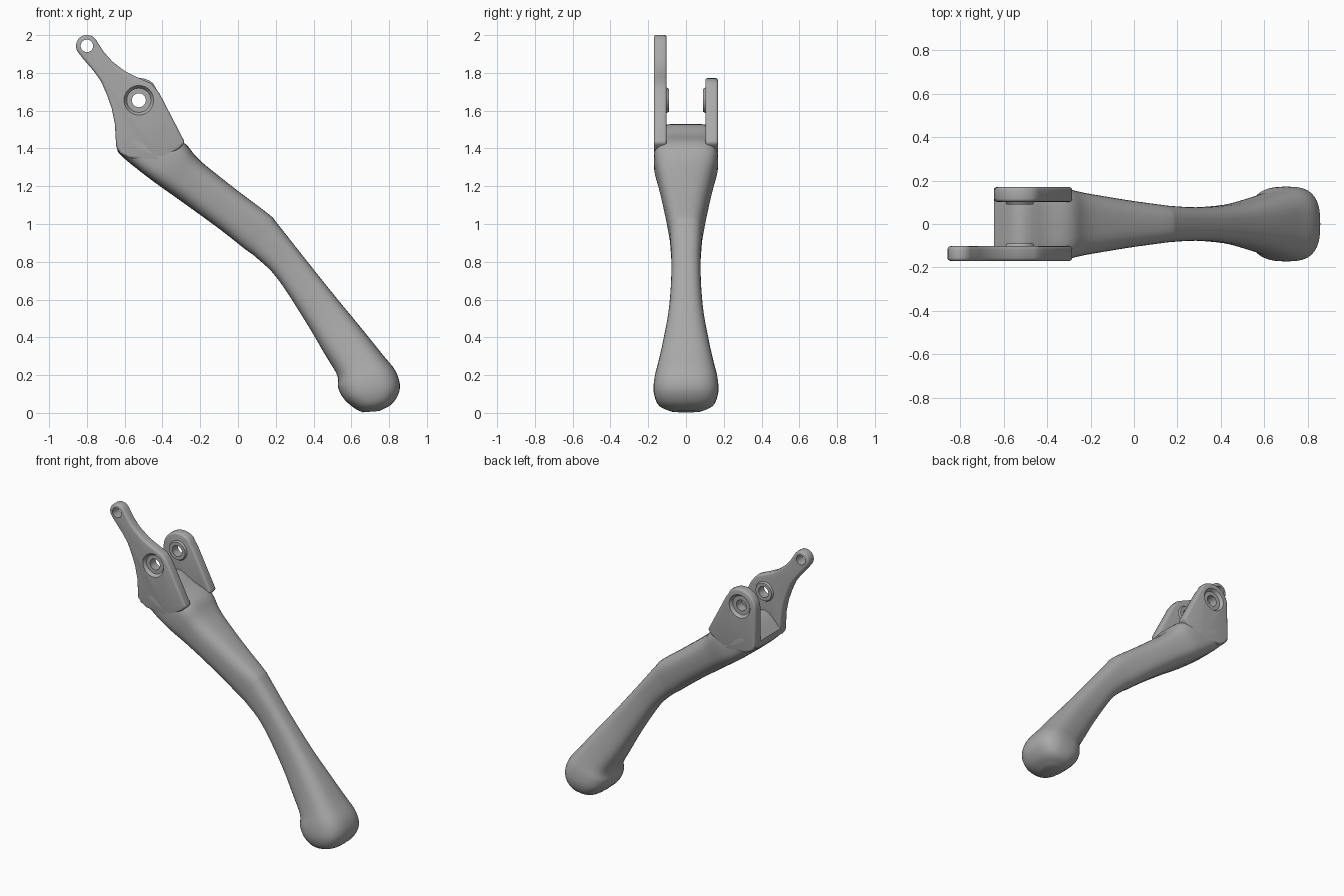
import bpy, bmesh, math
from mathutils import Vector

cube = bpy.data.objects.get("Cube")
if cube:
    bpy.data.objects.remove(cube, do_unlink=True)

metal = bpy.data.materials.new("grey metal")
metal.use_nodes = True
metal.diffuse_color = (0.4, 0.4, 0.4, 1)
metal.node_tree.nodes["Principled BSDF"].inputs["Base Color"].default_value = (0.4, 0.4, 0.4, 1)


def make_object(name, bm):
    bmesh.ops.recalc_face_normals(bm, faces=bm.faces)
    mesh = bpy.data.meshes.new(name)
    bm.to_mesh(mesh)
    bm.free()
    mesh.materials.append(metal)
    obj = bpy.data.objects.new(name, mesh)
    bpy.context.collection.objects.link(obj)
    return obj


def activate(obj):
    bpy.ops.object.select_all(action='DESELECT')
    obj.select_set(True)
    bpy.context.view_layer.objects.active = obj


def smooth(obj, angle):
    activate(obj)
    bpy.ops.object.shade_smooth_by_angle(angle=math.radians(angle))


def arc(centre, radius, start, end, steps=10):
    """Points on an arc in the front plane, angles in degrees."""
    angles = [math.radians(start + (end - start) * i / steps) for i in range(steps + 1)]
    return [(centre[0] + radius * math.cos(a), centre[1] + radius * math.sin(a)) for a in angles]


def round_bar(name, centre, y_front, y_back, r_front, r_back):
    """Cylinder or cone lying along y."""
    bm = bmesh.new()
    rings = [[bm.verts.new((x, y, z)) for x, z in arc(centre, r, 0, 360, 40)[:-1]]
             for y, r in ((y_front, r_front), (y_back, r_back))]
    bmesh.ops.bridge_loops(bm, edges=[bm.edges.new((ring[i - 1], ring[i]))
                                      for ring in rings for i in range(len(ring))])
    for ring in rings:
        bm.faces.new(ring)
    return make_object(name, bm)


def cut(target, *bar):
    cutter = round_bar("cutter", *bar)
    cutter.hide_render = True
    mod = target.modifiers.new("cut", 'BOOLEAN')
    mod.operation = 'DIFFERENCE'
    mod.solver = 'EXACT'
    mod.object = cutter
    activate(target)
    bpy.ops.object.modifier_apply(modifier=mod.name)
    bpy.data.objects.remove(cutter, do_unlink=True)


def plate(name, outline, y0, y1):
    """Extruded outline with rounded rims."""
    bm = bmesh.new()
    face = bm.faces.new([bm.verts.new((x, y0, z)) for x, z in outline])
    moved = bmesh.ops.extrude_face_region(bm, geom=[face])["geom"]
    bmesh.ops.translate(bm, vec=(0, y1 - y0, 0),
                        verts=[v for v in moved if isinstance(v, bmesh.types.BMVert)])
    obj = make_object(name, bm)
    mod = obj.modifiers.new("rim", 'BEVEL')
    mod.width = 0.014
    mod.segments = 3
    mod.limit_method = 'ANGLE'
    mod.angle_limit = math.radians(60)
    activate(obj)
    bpy.ops.object.modifier_apply(modifier=mod.name)
    return obj


# Lever arm: upper edge (x, z), lower edge (x, z), half width, squareness
stations = [Vector(s) for s in (
    (-.645, 1.43, -.638, 1.385, .165, 4),
    (-.53, 1.53, -.6, 1.345, .17, 4),
    (-.4, 1.475, -.5, 1.265, .17, 4),
    (-.285, 1.43, -.42, 1.205, .168, 3.6),
    (-.2, 1.335, -.3, 1.12, .146, 3),
    (0, 1.175, -.1, .975, .112, 2.8),
    (.165, 1.05, .04, .865, .09, 2.8),
    (.21, 1, .1, .82, .084, 2.8),
    (.36, .81, .21, .71, .077, 2.8),
    (.52, .61, .36, .48, .09, 2.8),
    (.66, .44, .46, .31, .12, 2.8),
    (.76, .315, .525, .2, .147, 2.8),
    (.835, .22, .53, .135, .168, 2.8),
    (.857, .13, .56, .075, .17, 2.8),
    (.82, .052, .615, .026, .142, 2.6),
    (.75, .01, .66, .003, .075, 2.4))]


def blend(i, t):
    """Smooth curve through the stations."""
    a, b, c, d = [stations[min(max(i + k, 0), len(stations) - 1)] for k in (-1, 0, 1, 2)]
    return b + 0.5 * t * (c - a + t * (2 * a - 5 * b + 4 * c - d + t * (3 * (b - c) + d - a)))


def power(value, n):
    return math.copysign(abs(value) ** (2 / n), value)


bm = bmesh.new()
rings = []
sections = [blend(i, t / 4) for i in range(len(stations) - 1) for t in range(4)] + [stations[-1]]
for ux, uz, lx, lz, width, n in sections:
    ring = []
    for k in range(36):
        a = math.tau * k / 36
        h = 0.5 + 0.5 * power(math.sin(a), n)
        ring.append(bm.verts.new((lx + (ux - lx) * h, width * power(math.cos(a), n),
                                  lz + (uz - lz) * h)))
    rings.append(ring)
for r0, r1 in zip(rings, rings[1:]):
    for k in range(36):
        bm.faces.new((r0[k - 1], r0[k], r1[k], r1[k - 1]))
bm.faces.new(rings[0])
bm.faces.new(rings[-1])
smooth(make_object("lever_arm", bm), 40)

# Fork plates: the front one carries the long cable ear
pivot, ear = (-.525, 1.655), (-.8, 1.943)
base = [(-.31, 1.4), (-.42, 1.33), (-.58, 1.35), (-.625, 1.375), (-.645, 1.41)]
shoulder = [(-.435, 1.718), (-.415, 1.69), (-.28, 1.43)]
front_outline = (base + [(-.652, 1.53), (-.668, 1.61), (-.695, 1.687), (-.725, 1.755),
                         (-.764, 1.81), (-.82, 1.875)]
                 + arc(ear, .058, 215, 35)
                 + [(-.71, 1.91), (-.665, 1.86), (-.6, 1.81), (-.54, 1.78), (-.46, 1.745)] + shoulder)
back_outline = base + arc(pivot, .118, 180, 50) + shoulder

for side, name, outline in ((-1, "front_fork_plate", front_outline),
                            (1, "back_fork_plate", back_outline)):
    fork = plate(name, outline, side * .102, side * .17)
    # Pivot hole with a countersunk seat on the outside
    cut(fork, pivot, -.3, .3, .037, .037)
    cut(fork, pivot, side * .15, side * .172, .064, .08)
    if side < 0:
        cut(fork, ear, -.3, .3, .033, .033)
    smooth(fork, 35)
    # Bearing boss on the inside
    boss = round_bar(name.replace("fork_plate", "pivot_boss"), pivot,
                     side * .104, side * .09, .068, .06)
    cut(boss, pivot, -.3, .3, .037, .037)
    smooth(boss, 35)
